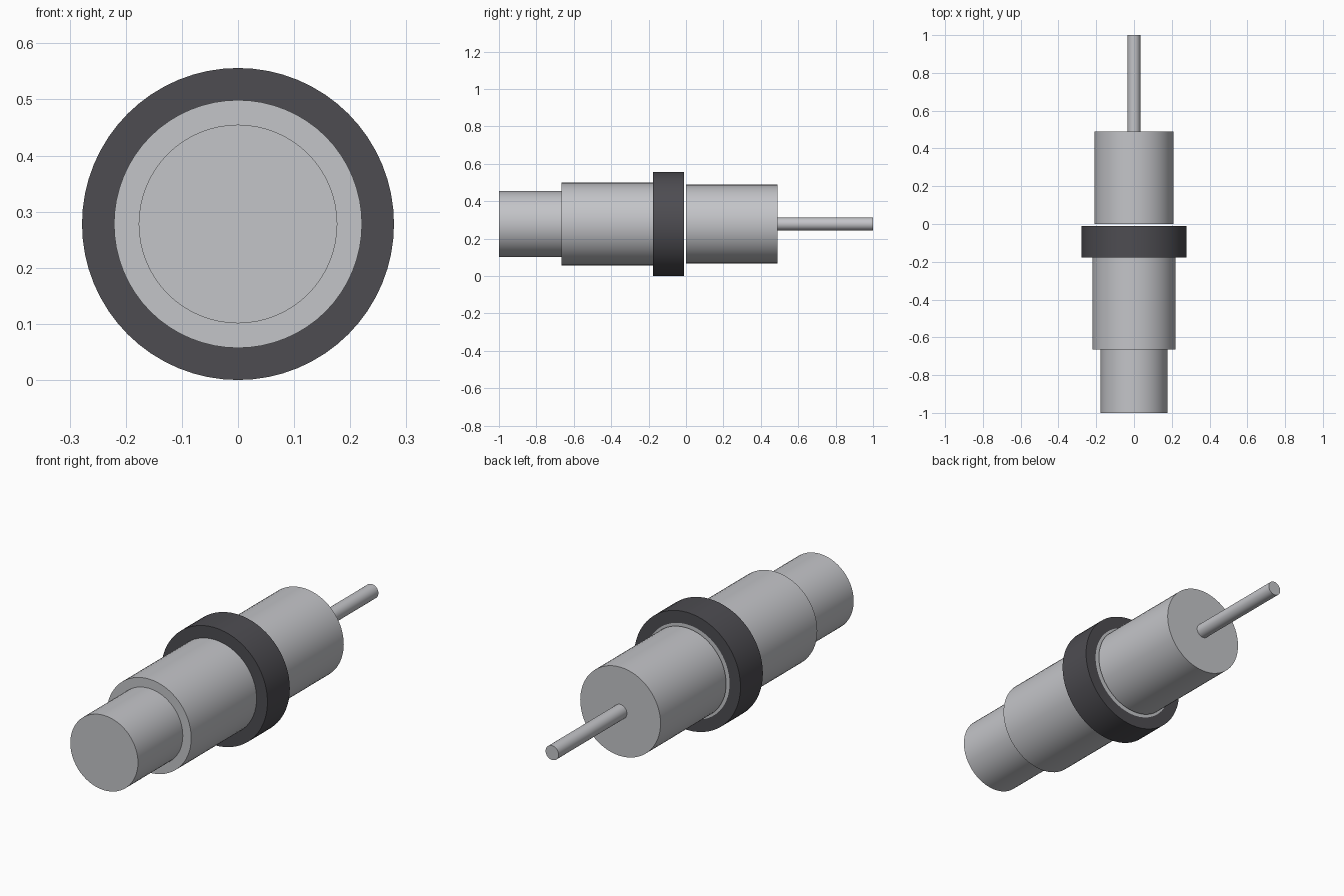
import bpy
import bmesh
import math
from mathutils import Matrix

if "Cube" in bpy.data.objects:
    bpy.data.objects.remove(bpy.data.objects["Cube"], do_unlink=True)

AXIS_HEIGHT = 0.278
SEGMENTS = 64


def make_material(name, color):
    mat = bpy.data.materials.new(name)
    mat.use_nodes = True
    mat.diffuse_color = color
    mat.node_tree.nodes["Principled BSDF"].inputs["Base Color"].default_value = color
    return mat


def finish(name, bm, mat):
    bmesh.ops.recalc_face_normals(bm, faces=bm.faces)
    mesh = bpy.data.meshes.new(name)
    bm.to_mesh(mesh)
    bm.free()
    mesh.materials.append(mat)
    obj = bpy.data.objects.new(name, mesh)
    bpy.context.collection.objects.link(obj)
    bpy.ops.object.select_all(action="DESELECT")
    obj.select_set(True)
    bpy.context.view_layer.objects.active = obj
    bpy.ops.object.shade_smooth_by_angle(angle=math.radians(30))
    return obj


def cylinder(name, radius, front, back, mat):
    """Solid round bar lying along y."""
    bm = bmesh.new()
    place = Matrix.Translation((0, (front + back) / 2, AXIS_HEIGHT)) @ Matrix.Rotation(math.pi / 2, 4, "X")
    bmesh.ops.create_cone(bm, cap_ends=True, segments=SEGMENTS, radius1=radius,
                          radius2=radius, depth=back - front, matrix=place)
    return finish(name, bm, mat)


def collar(name, outer, inner, front, back, mat):
    """Rectangular profile spun around the y axis."""
    bm = bmesh.new()
    profile = [(outer, front), (outer, back), (inner, back), (inner, front)]
    verts = [bm.verts.new((0, y, AXIS_HEIGHT + r)) for r, y in profile]
    edges = [bm.edges.new((verts[i], verts[i - 1])) for i in range(len(verts))]
    bmesh.ops.spin(bm, geom=verts + edges, cent=(0, 0, AXIS_HEIGHT), axis=(0, 1, 0),
                   angle=math.tau, steps=SEGMENTS, use_merge=True)
    bmesh.ops.remove_doubles(bm, verts=bm.verts, dist=0.0001)
    return finish(name, bm, mat)


metal = make_material("light grey metal", (0.55, 0.555, 0.58, 1))
rubber = make_material("dark grey rubber", (0.075, 0.073, 0.083, 1))

# Metal body sections, front to back
cylinder("front_plug", 0.177, -1.0, -0.665, metal)
cylinder("middle_barrel", 0.221, -0.665, -0.01, metal)
cylinder("rear_barrel", 0.21, 0.0, 0.49, metal)
cylinder("rear_rod", 0.034, 0.49, 1.0, metal)

# Dark collar around the rear end of the middle barrel
collar("collar", 0.278, 0.221, -0.177, -0.01, rubber)
